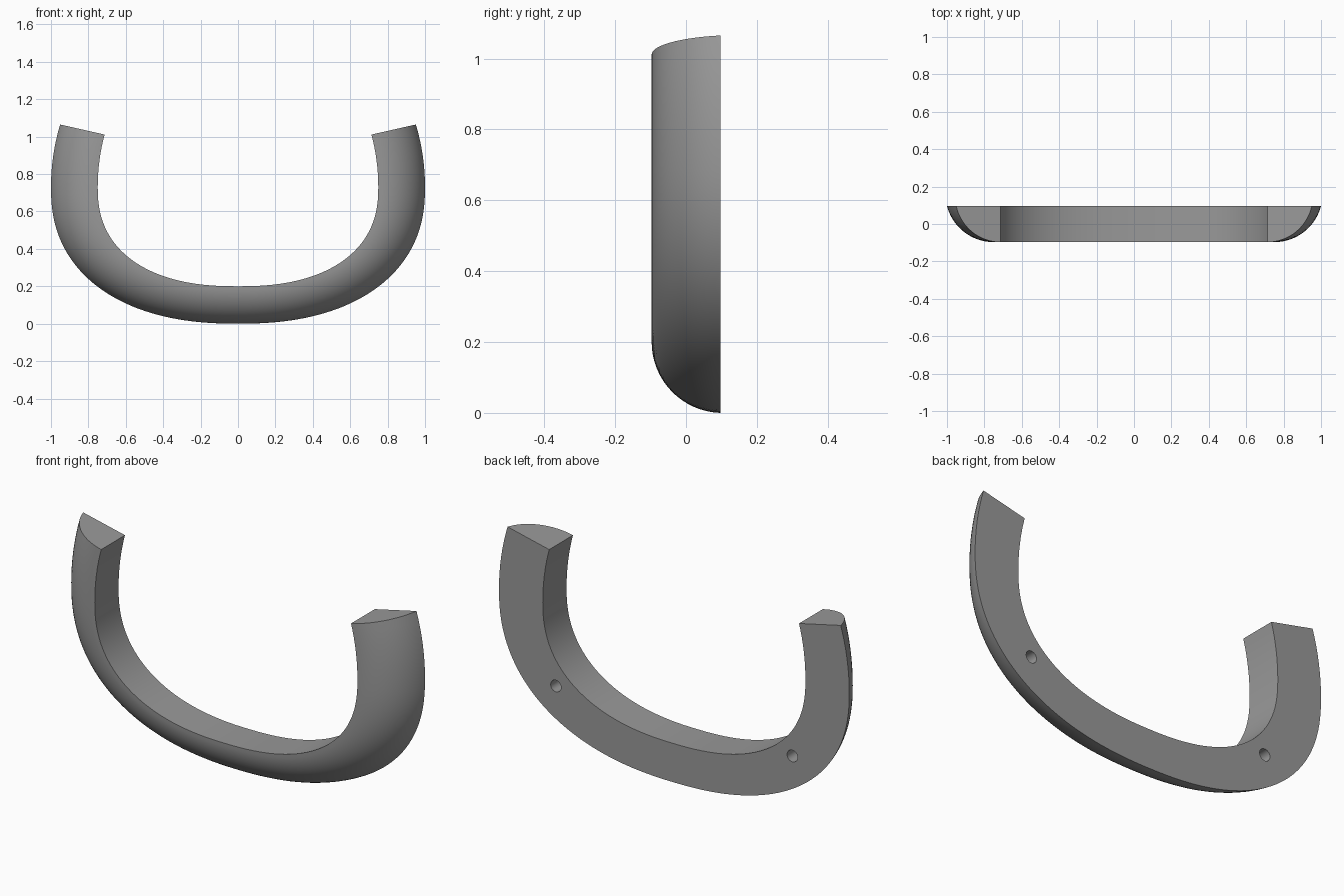
import bpy, bmesh, math

if "Cube" in bpy.data.objects:
    bpy.data.objects.remove(bpy.data.objects["Cube"])

HALF = 0.097          # half depth in y
STEPS, ARC = 96, 16   # sections along the sweep, segments of the rounded side
END = math.radians(108)

grey = bpy.data.materials.new("grey")
grey.diffuse_color = (0.32, 0.32, 0.32, 1)
grey.use_nodes = True
grey.node_tree.nodes["Principled BSDF"].inputs["Base Color"].default_value = grey.diffuse_color


def rail(t, a, low, high, n):
    """Point on the U: squarish half ellipse below z = 0.73, slim arms above."""
    s, c = math.sin(t), math.cos(t)
    if c <= 0:
        return a * s, 0.73 - c * high
    return a * math.copysign(abs(s) ** (2 / n), s), 0.73 - low * c ** (2 / n)


# Handle: section with one circular-arc side, swept along the U
bm = bmesh.new()
rings = []
for i in range(STEPS + 1):
    t = -END + 2 * END * i / STEPS
    ix, iz = rail(t, 0.75, 0.53, 0.91, 2.36)
    ox, oz = rail(t, 1.0, 0.73, 1.084, 2.3)
    width, depth = math.hypot(ox - ix, oz - iz), 2 * HALF
    radius = (width ** 2 + depth ** 2) / (2 * depth)
    sweep = math.atan2(width, radius - depth)
    ring = [bm.verts.new((ix, HALF, iz))]
    for k in range(ARC + 1):
        p = sweep * (1 - k / ARC)
        w = radius * math.sin(p) / width
        y = -HALF + radius * (1 - math.cos(p))
        ring.append(bm.verts.new((ix + (ox - ix) * w, y, iz + (oz - iz) * w)))
    rings.append(ring)
n = ARC + 2
for r, s in zip(rings, rings[1:]):
    for k in range(n):
        bm.faces.new((r[k], r[(k + 1) % n], s[(k + 1) % n], s[k]))
bm.faces.new(rings[0])
bm.faces.new(rings[-1])
bmesh.ops.recalc_face_normals(bm, faces=bm.faces)
mesh = bpy.data.meshes.new("handle")
bm.to_mesh(mesh)
bm.free()
handle = bpy.data.objects.new("handle", mesh)
bpy.context.collection.objects.link(handle)
mesh.materials.append(grey)

# Screw holes: blind bores in the flat back
for side in (-1, 1):
    bpy.ops.mesh.primitive_cylinder_add(vertices=24, radius=0.03, depth=0.2,
                                        location=(side * 0.675, HALF, 0.317),
                                        rotation=(math.pi / 2, 0, 0))
    cutter = bpy.context.object
    cutter.name = "screw_hole_cutter"
    cutter.data.materials.append(grey)
    cutter.hide_render = True
    cutter.hide_set(True)
    cut = handle.modifiers.new("screw_hole", 'BOOLEAN')
    cut.operation, cut.solver, cut.object = 'DIFFERENCE', 'EXACT', cutter

# Apply the cuts, then smooth the rounded side
bpy.context.view_layer.objects.active = handle
handle.select_set(True)
for m in list(handle.modifiers):
    bpy.ops.object.modifier_apply(modifier=m.name)
for o in [o for o in bpy.data.objects if o != handle]:
    bpy.data.objects.remove(o)
bpy.ops.object.shade_smooth_by_angle(angle=math.radians(30))
